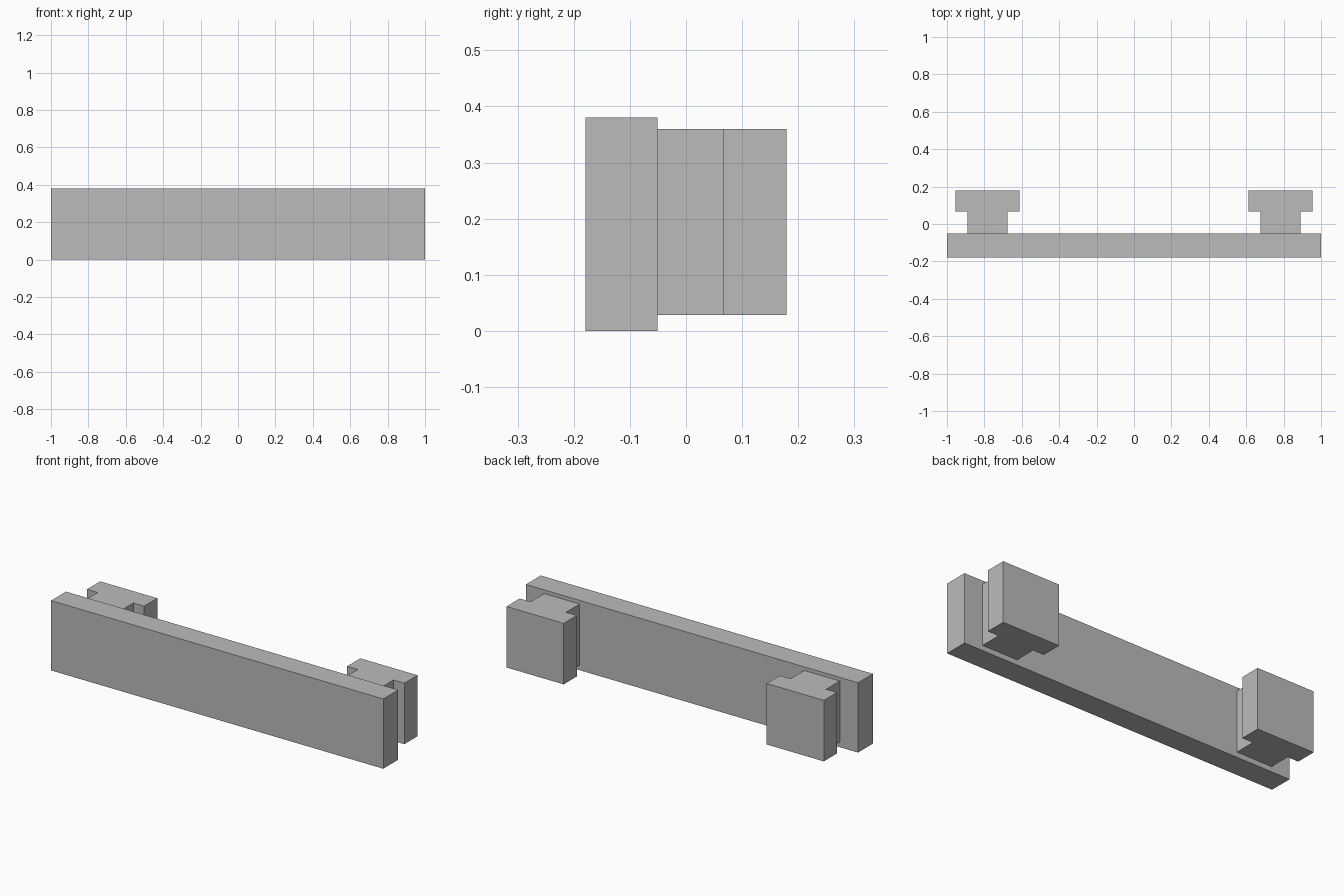
import bpy
import bmesh

cube = bpy.data.objects.get("Cube")
if cube:
    bpy.data.objects.remove(cube, do_unlink=True)

# Single flat grey
GREY = (0.5, 0.5, 0.5, 1.0)
grey = bpy.data.materials.new("plain_grey")
grey.use_nodes = True
grey.diffuse_color = GREY
grey.node_tree.nodes["Principled BSDF"].inputs["Base Color"].default_value = GREY


def extrude_profile(name, outline, z_low, z_high):
    """Raise a flat outline into a solid with straight sides."""
    bm = bmesh.new()
    base = bm.faces.new([bm.verts.new((x, y, z_low)) for x, y in outline])
    raised = bmesh.ops.extrude_face_region(bm, geom=[base])["geom"]
    tops = [v for v in raised if isinstance(v, bmesh.types.BMVert)]
    bmesh.ops.translate(bm, verts=tops, vec=(0, 0, z_high - z_low))
    bmesh.ops.recalc_face_normals(bm, faces=bm.faces)
    mesh = bpy.data.meshes.new(name)
    bm.to_mesh(mesh)
    bm.free()
    mesh.materials.append(grey)
    obj = bpy.data.objects.new(name, mesh)
    bpy.context.collection.objects.link(obj)
    return obj


# Long front board
FRONT, BOARD_BACK, HEAD_FRONT, BACK = -0.179, -0.051, 0.066, 0.179
extrude_profile("front_board",
                [(-1, FRONT), (1, FRONT), (1, BOARD_BACK), (-1, BOARD_BACK)],
                0, 0.38)

# T-shaped mounting blocks behind the board
NECK, HEAD, CENTRE = 0.107, 0.172, 0.783
half = [(NECK, BOARD_BACK), (NECK, HEAD_FRONT), (HEAD, HEAD_FRONT), (HEAD, BACK)]
tee = half + [(-x, y) for x, y in reversed(half)]
for side, sign in (("left", 1), ("right", -1)):
    block = extrude_profile(side + "_mounting_block", tee, 0.028, 0.36)
    block.location.x = sign * CENTRE
